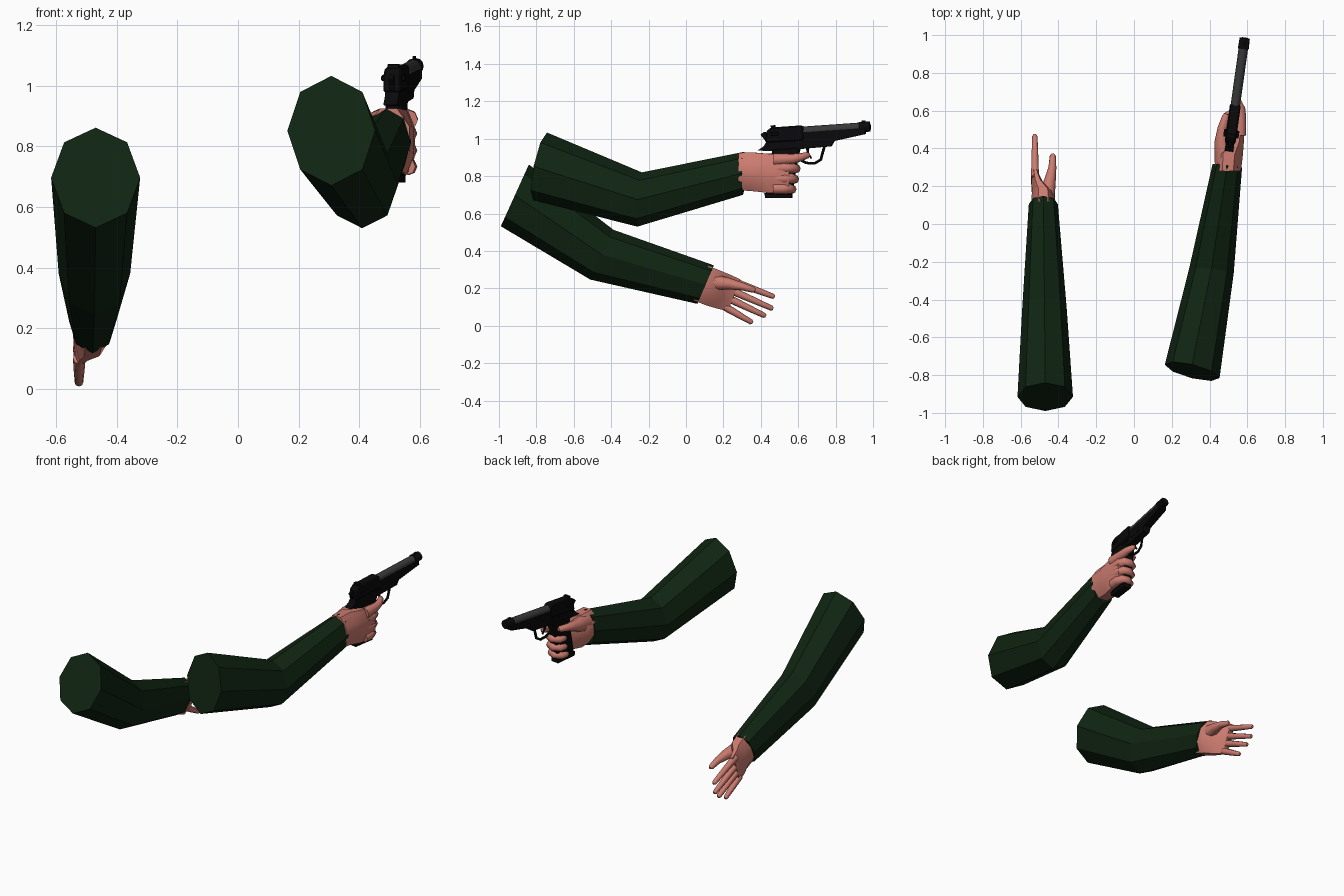
import bpy, bmesh, math
from mathutils import Vector, Matrix

cube = bpy.data.objects.get("Cube")
if cube:
    bpy.data.objects.remove(cube, do_unlink=True)


def material(name, rgb):
    m = bpy.data.materials.new(name)
    m.use_nodes = True
    m.diffuse_color = (*rgb, 1)
    m.node_tree.nodes["Principled BSDF"].inputs["Base Color"].default_value = (*rgb, 1)
    return m


GREEN = material("dark green cloth", (0.005, 0.018, 0.006))
SKIN = material("skin", (0.6, 0.2, 0.16))
BLACK = material("black metal", (0.003, 0.003, 0.0035))
GREY = material("grey steel", (0.04, 0.04, 0.04))


def finish(bm, name, mat, smooth=False, matrix=None):
    bmesh.ops.recalc_face_normals(bm, faces=bm.faces)
    if matrix:
        bm.transform(matrix)
    mesh = bpy.data.meshes.new(name)
    bm.to_mesh(mesh)
    bm.free()
    mesh.materials.append(mat)
    obj = bpy.data.objects.new(name, mesh)
    bpy.context.collection.objects.link(obj)
    if smooth:
        bpy.ops.object.select_all(action='DESELECT')
        obj.select_set(True)
        bpy.context.view_layer.objects.active = obj
        bpy.ops.object.shade_smooth_by_angle(angle=math.radians(50))
    return obj


def loft(name, rings, mat, n=8, turn=0, smooth=False, matrix=None):
    """Skin over rings, each given as centre and two half axes."""
    bm = bmesh.new()
    loops = []
    for c, u, v in rings:
        angles = [math.tau * i / n + turn for i in range(n)]
        loops.append([bm.verts.new(Vector(c) + Vector(u) * math.cos(a) + Vector(v) * math.sin(a))
                      for a in angles])
    for a, b in zip(loops, loops[1:]):
        for i in range(n):
            j = (i + 1) % n
            bm.faces.new((a[i], a[j], b[j], b[i]))
    bm.faces.new(loops[0])
    bm.faces.new(loops[-1])
    return finish(bm, name, mat, smooth, matrix)


def tube(name, points, radii, mat, rounded=True, n=8, matrix=None):
    """Tapered tube along a path, with a rounded tip."""
    pts, radii = [Vector(p) for p in points], list(radii)
    if rounded:
        d = (pts[-1] - pts[-2]).normalized()
        r = radii[-1]
        pts.append(pts[-1] + d * r * 0.7)
        radii.append(r * 0.55)
    rings = []
    for i, p in enumerate(pts):
        d = (pts[min(i + 1, len(pts) - 1)] - pts[max(i - 1, 0)]).normalized()
        side = d.cross(Vector((0, 0, 1)))
        if side.length < 0.2:
            side = Vector((1, 0, 0))
        side.normalize()
        rings.append((p, side * radii[i], side.cross(d) * radii[i]))
    return loft(name, rings, mat, n, smooth=True, matrix=matrix)


# Sleeves: eight-sided, from shoulder to elbow to wrist
loft("open_arm_sleeve", [
    ((-0.47, -0.915, 0.697), (0.147, 0, 0), (0, 0.075, 0.165)),
    ((-0.474, -0.45, 0.38), (0.118, 0, 0), (0, 0.062, 0.133)),
    ((-0.48, 0.105, 0.22), (0.077, 0, 0), (0, 0.044, 0.103))], GREEN)
loft("gun_arm_sleeve", [
    ((0.308, -0.78, 0.852), (0.145, -0.035, 0), (0, 0.037, 0.181)),
    ((0.41, -0.248, 0.675), (0.118, -0.012, 0), (0, 0.012, 0.145)),
    ((0.494, 0.308, 0.815), (0.078, -0.01, 0), (0, 0.003, 0.115))], GREEN)

# Open hand: palm, thumb and four straight fingers
EIGHTH = math.pi / 8
loft("open_palm", [
    ((-0.478, 0.08, 0.228), (0.07, 0, 0), (0, 0.042, 0.1)),
    ((-0.482, 0.15, 0.2), (0.064, 0, 0), (0, 0.042, 0.1)),
    ((-0.51, 0.2, 0.183), (0.034, 0, 0), (0, 0.038, 0.098)),
    ((-0.524, 0.258, 0.163), (0.019, 0, 0), (0, 0.036, 0.092))],
    SKIN, turn=EIGHTH, smooth=True)
tube("open_thumb", [(-0.465, 0.13, 0.235), (-0.445, 0.23, 0.225), (-0.432, 0.3, 0.21),
                    (-0.43, 0.36, 0.192)], [0.045, 0.031, 0.021, 0.016], SKIN)
open_fingers = {
    "index": ((0.25, 0.238), (0.465, 0.157)),
    "middle": ((0.25, 0.185), (0.457, 0.094)),
    "ring": ((0.24, 0.14), (0.418, 0.055)),
    "little": ((0.21, 0.1), (0.348, 0.02)),
}
for label, (a, b) in open_fingers.items():
    base, tip = Vector((-0.524, *a)), Vector((-0.525, *b))
    tube("open_" + label + "_finger", [base, base.lerp(tip, 0.5), tip],
         [0.021, 0.018, 0.014], SKIN)

# Gripping hand: palm on the outer side, thumb on the inner side
loft("grip_palm", [
    ((0.497, 0.28, 0.825), (0.075, 0, 0), (0, 0, 0.108)),
    ((0.502, 0.37, 0.822), (0.08, -0.01, 0), (0, 0, 0.112)),
    ((0.54, 0.44, 0.815), (0.045, -0.008, 0), (0, 0, 0.113)),
    ((0.562, 0.55, 0.812), (0.024, 0, 0), (0, 0, 0.108))],
    SKIN, turn=EIGHTH, smooth=True)
tube("grip_thumb", [(0.485, 0.34, 0.86), (0.463, 0.44, 0.885), (0.468, 0.51, 0.9),
                    (0.486, 0.57, 0.905)], [0.06, 0.037, 0.025, 0.019], SKIN)
tube("grip_index_finger", [(0.56, 0.47, 0.888), (0.567, 0.57, 0.892), (0.567, 0.61, 0.9),
                           (0.55, 0.65, 0.912)], [0.034, 0.027, 0.022, 0.017], SKIN)
for label, z, y in (("middle", 0.843, 0), ("ring", 0.787, -0.008), ("little", 0.733, -0.022)):
    tube("grip_" + label + "_finger",
         [(0.558, 0.49 + y, z), (0.564, 0.54 + y, z), (0.556, 0.574 + y, z), (0.526, 0.588 + y, z - 0.003),
          (0.492, 0.572 + y, z - 0.006), (0.483, 0.535 + y, z - 0.008)],
         [0.028, 0.028, 0.027, 0.025, 0.022, 0.018], SKIN)

# Pistol space: x across, y towards the muzzle, z up
GUN = (Matrix.Translation((0.503, 0.39, 0.935))
       @ Matrix.Rotation(math.radians(-8), 4, 'Z') @ Matrix.Rotation(math.radians(4), 4, 'X'))


def plate(name, profile, width, mat=BLACK, bevel=0.0):
    """Side profile extruded across the pistol."""
    bm = bmesh.new()
    face = bm.faces.new([bm.verts.new((-width / 2, y, z)) for y, z in profile])
    out = bmesh.ops.extrude_face_region(bm, geom=[face])
    moved = [g for g in out["geom"] if isinstance(g, bmesh.types.BMVert)]
    bmesh.ops.translate(bm, verts=moved, vec=(width, 0, 0))
    if bevel:
        bmesh.ops.bevel(bm, geom=bm.edges[:], offset=bevel, segments=1, affect='EDGES')
    return finish(bm, name, mat, matrix=GUN)


def box(name, y0, y1, z0, z1, width, mat=BLACK, bevel=0.0):
    return plate(name, [(y0, z0), (y1, z0), (y1, z1), (y0, z1)], width, mat, bevel)


plate("pistol_frame", [(-0.005, 0.002), (0.09, -0.008), (0.39, -0.003), (0.41, 0.025),
                       (0.41, 0.05), (0.05, 0.05), (0.03, 0.022)], 0.046)
plate("pistol_slide_rear", [(0.04, 0.04), (0.25, 0.04), (0.25, 0.112), (0.235, 0.12),
                            (0.075, 0.12), (0.05, 0.1)], 0.058, bevel=0.006)
plate("pistol_slide_rails", [(0.24, 0.025), (0.41, 0.025), (0.58, 0.05), (0.58, 0.082),
                             (0.24, 0.082)], 0.05)
tube("pistol_barrel", [(0, 0.2, 0.088), (0, 0.57, 0.088)], [0.025, 0.025], GREY, False, 12, GUN)
tube("pistol_muzzle", [(0, 0.55, 0.088), (0, 0.607, 0.088)], [0.029, 0.027], BLACK, False, 12, GUN)
tube("pistol_bore", [(0, 0.6, 0.088), (0, 0.61, 0.088)], [0.016, 0.016], BLACK, False, 12, GUN)
box("front_sight", 0.565, 0.585, 0.11, 0.123, 0.008)
box("rear_sight", 0.075, 0.095, 0.118, 0.131, 0.036)
box("safety_lever", 0.075, 0.115, 0.075, 0.095, 0.082, bevel=0.004)
box("slide_catch", 0.17, 0.23, 0.018, 0.03, 0.056)
plate("hammer", [(0.045, 0.04), (0.06, 0.09), (0.035, 0.1), (0.015, 0.085), (0.03, 0.065)], 0.016)

# Grip, magazine base, trigger and guard
plate("pistol_grip", [(0.075, 0.005), (0.225, 0.005), (0.2, -0.08), (0.16, -0.25),
                      (0.022, -0.238), (0.06, -0.08)], 0.056, bevel=0.008)
plate("magazine_base", [(0.016, -0.228), (0.162, -0.243), (0.16, -0.265), (0.02, -0.253)], 0.05)
tube("trigger_guard", [(0, 0.205, -0.055), (0, 0.25, -0.082), (0, 0.295, -0.088),
                       (0, 0.33, -0.07), (0, 0.342, -0.035), (0, 0.355, 0)],
     [0.008] * 6, BLACK, False, 6, GUN)
tube("trigger", [(0, 0.262, 0), (0, 0.262, -0.03), (0, 0.28, -0.06)],
     [0.008, 0.007, 0.005], BLACK, False, 6, GUN)
